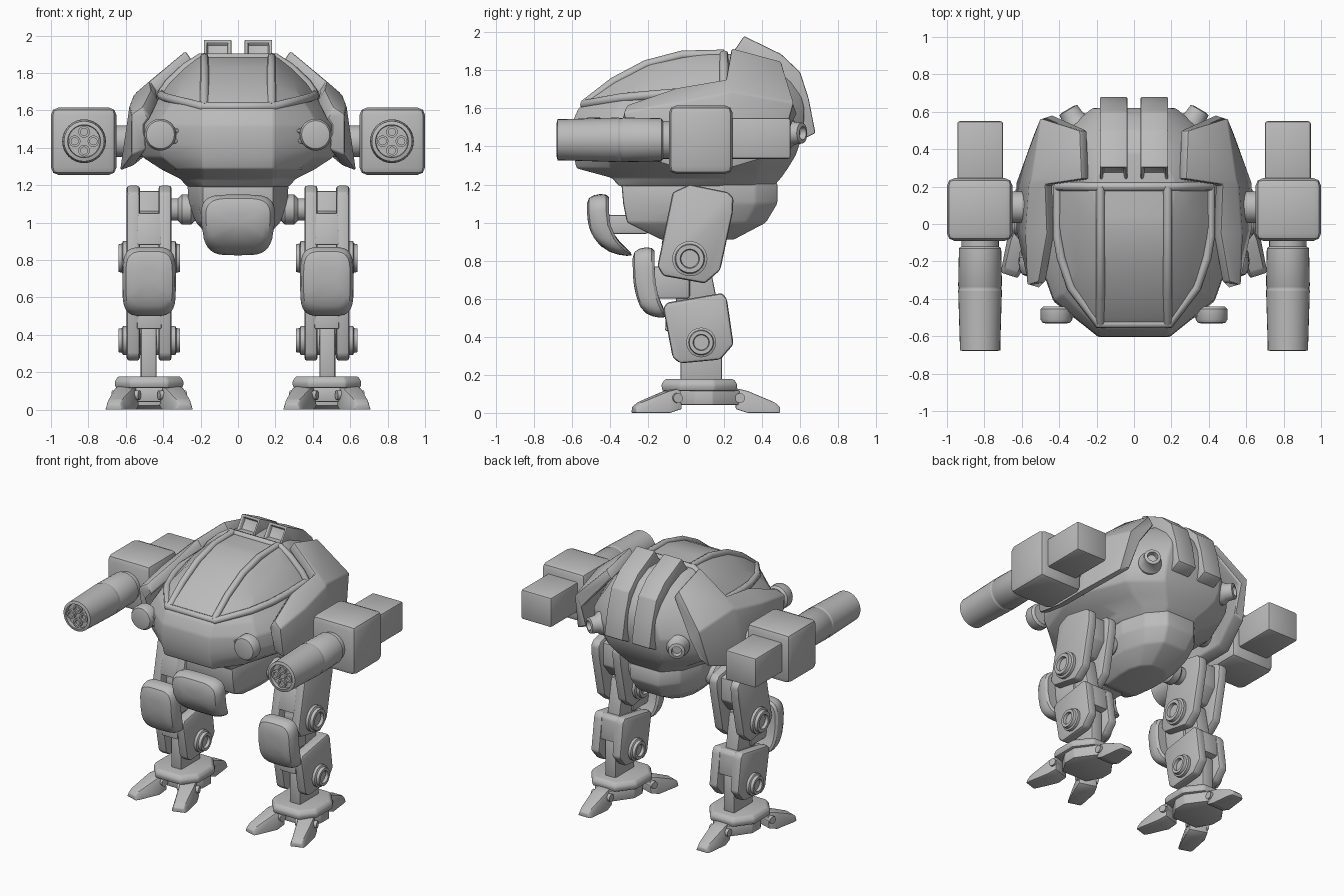
import bpy, bmesh, math
from mathutils import Vector

cube = bpy.data.objects.get("Cube")
if cube:
    bpy.data.objects.remove(cube)

GREY = (0.5, 0.5, 0.5, 1)
grey = bpy.data.materials.new("plain grey")
grey.use_nodes = True
grey.diffuse_color = GREY
grey.node_tree.nodes["Principled BSDF"].inputs["Base Color"].default_value = GREY
parts = []


def finish(name, bm, bevel=0.0, mirror=True):
    """Bevel the hard edges, make the object and mirror it across x."""
    bmesh.ops.recalc_face_normals(bm, faces=bm.faces)
    if bevel:
        hard = [e for e in bm.edges if e.calc_face_angle(0) > 0.3]
        bmesh.ops.bevel(bm, geom=hard, offset=bevel, segments=2,
                        profile=0.5, affect='EDGES', clamp_overlap=True)
    mesh = bpy.data.meshes.new(name)
    bm.to_mesh(mesh)
    bm.free()
    mesh.materials.append(grey)
    obj = bpy.data.objects.new(name, mesh)
    bpy.context.collection.objects.link(obj)
    if mirror:
        obj.modifiers.new("mirror", 'MIRROR')
    parts.append(obj)


def loft_mesh(rings):
    bm = bmesh.new()
    loops = [[bm.verts.new(p) for p in ring] for ring in rings]
    n = len(loops[0])
    for a, b in zip(loops, loops[1:]):
        for i in range(n):
            j = (i + 1) % n
            bm.faces.new((a[i], a[j], b[j], b[i]))
    bm.faces.new(loops[0])
    bm.faces.new(loops[-1])
    bmesh.ops.recalc_face_normals(bm, faces=bm.faces)
    return bm


def loft(name, rings, bevel=0.0, mirror=True):
    finish(name, loft_mesh(rings), bevel, mirror)


def prism(name, profile, x0, x1, bevel=0.015, mirror=True):
    """Side profile of (y, z) points extruded along x."""
    loft(name, [[(x, y, z) for y, z in profile] for x in (x0, x1)], bevel, mirror)


def box(name, x, y, z, bevel=0.015, mirror=True):
    prism(name, [(y[0], z[0]), (y[1], z[0]), (y[1], z[1]), (y[0], z[1])],
          x[0], x[1], bevel, mirror)


def lathe(name, start, direction, profile, sides=28):
    """Turned part: (radius, distance) pairs along a direction."""
    d = Vector(direction).normalized()
    q = d.to_track_quat('Z', 'Y')
    turn = [2 * math.pi * i / sides for i in range(sides)]
    loft(name, [[Vector(start) + d * t + q @ Vector((r * math.cos(a), r * math.sin(a), 0))
                 for a in turn] for r, t in profile])


def body_ring(z, w, front, back):
    nose = min(0.19, 0.85 * w)
    half = [(nose, -1), (max(0.8 * w, nose + 0.01), -0.68), (w, -0.18), (w, 0.3),
            (0.8 * w, 0.72), (0.42 * w, 1)]
    mid, depth = (front + back) / 2, (back - front) / 2
    pts = [(x, mid + depth * f, z) for x, f in half]
    return pts + [(-x, y, zz) for x, y, zz in reversed(pts)]


# Hull and pelvis
loft("hull", [body_ring(*r) for r in (
    (1.19, .27, -.35, .46), (1.235, .31, -.39, .50), (1.285, .41, -.575, .535),
    (1.35, .51, -.59, .575), (1.42, .54, -.605, .60), (1.52, .535, -.60, .62),
    (1.60, .48, -.565, .62), (1.66, .425, -.50, .61), (1.74, .37, -.38, .575),
    (1.83, .28, -.21, .50), (1.885, .21, -.02, .38))], 0.012, False)
loft("pelvis", [body_ring(*r) for r in (
    (1.21, .27, -.34, .48), (1.1, .265, -.33, .48), (1.0, .225, -.31, .42),
    (0.91, .14, -.13, .25))], 0.012, False)


# Canopy rails
def rail(name, path, radius=0.024):
    curve = bpy.data.curves.new(name, 'CURVE')
    curve.dimensions = '3D'
    curve.bevel_depth = radius
    curve.bevel_resolution = 2
    curve.use_fill_caps = True
    spline = curve.splines.new('POLY')
    spline.points.add(len(path) - 1)
    for p, v in zip(spline.points, path):
        p.co = (*v, 1)
    curve.materials.append(grey)
    bpy.context.collection.objects.link(bpy.data.objects.new(name, curve))


def both_sides(path):
    return path + [(-x, y, z) for x, y, z in reversed(path)]


rail("canopy_rim", both_sides([(.41, .2, 1.685), (.41, -.06, 1.68), (.39, -.18, 1.67),
                               (.335, -.34, 1.655), (.19, -.535, 1.62)]))
rail("canopy_back_rail", both_sides([(.41, .2, 1.685), (.37, .2, 1.745), (.28, .2, 1.83),
                                     (.2, .2, 1.882)]))
for s, word in ((1, "left"), (-1, "right")):
    rail(word + "_canopy_rail", [(s * .18, y, z) for y, z in (
        (.2, 1.885), (-.02, 1.88), (-.21, 1.83), (-.38, 1.74), (-.535, 1.62))])

# Shoulder armour: top edge, ridge and bottom edge at each station
stations = [
    ((.29, .50, 1.85), (.50, .57, 1.63), (.53, .49, 1.36)),
    ((.28, .24, 1.92), (.55, .24, 1.69), (.63, .22, 1.28)),
    ((.475, .21, 1.755), (.56, .21, 1.68), (.63, .18, 1.28)),
    ((.465, -.05, 1.71), (.58, -.05, 1.63), (.63, -.03, 1.28)),
    ((.51, -.31, 1.62), (.57, -.33, 1.58), (.57, -.29, 1.36))]
inward = [Vector((-.04, 0, -.06)), Vector((-.07, 0, -.06)), Vector((-.08, 0, 0.03))]
loft("shoulder_armour", [list(st) + [Vector(p) + o for p, o in
     reversed(list(zip(st, inward)))] for st in stations], 0.014)

# Back fins with recessed intakes
fin = loft_mesh([[(x, y, z) for y, z in (
    (.23, 1.87), (.305, 1.98), (.5, 1.885), (.6, 1.79), (.645, 1.65), (.68, 1.47),
    (.6, 1.43), (.55, 1.6), (.43, 1.72), (.3, 1.80))] for x in (.035, .183)])
intake = [f for f in fin.faces if f.normal.dot(Vector((0, -.8, .6))) > .95]
bmesh.ops.inset_individual(fin, faces=intake, thickness=0.022, depth=0)
bmesh.ops.inset_individual(fin, faces=intake, thickness=0.006, depth=-0.03)
finish("back_fin", fin, 0.015)

# Rear thrusters and front lamps
lathe("rear_thruster", (.275, .48, 1.47), (.5, .85, 0),
      [(.08, 0), (.08, .07), (.06, .1), (.055, .15), (.035, .155), (.03, .12)], 20)
lathe("front_lamp", (.415, -.44, 1.47), (0, -1, 0),
      [(.07, 0), (.085, .015), (.085, .07), (.075, .087), (.05, .093)])
for z in (1.435, 1.49):
    lathe("lamp_rod", (.22, -.485, z), (1, 0, 0), [(.014, 0), (.014, .16)], 10)

# Arm cannons
lathe("arm_joint", (.5, .09, 1.435), (1, 0, 0), [(.085, 0), (.085, .17)])
box("cannon_housing", (.65, 1), (-.09, .245), (1.255, 1.615), 0.04)
box("cannon_magazine", (.7, .945), (.2, .55), (1.335, 1.55), 0.014)
lathe("cannon_barrel", (.823, -.07, 1.435), (0, -1, 0),
      [(.1, 0), (.1, .05), (.113, .06), (.117, .26), (.114, .265), (.114, .28), (.117, .285),
       (.108, .58), (.108, .605), (.088, .61), (.085, .585)], 32)
for i in range(4):
    a = i * math.pi / 2
    lathe("barrel_bore", (.823 + .05 * math.cos(a), -.64, 1.435 + .05 * math.sin(a)),
          (0, -1, 0), [(.031, 0), (.031, .035), (.019, .035), (.019, .018)], 16)


def pad(name, cx, top, bottom, half, front, bend, taper, mirror):
    """Rounded shield, curving back toward its lower edge."""
    cz, h = (top + bottom) / 2, (top - bottom) / 2
    rings = []
    for s, off in ((.4, .115), (.9, .115), (.98, .1), (1, .07), (.96, .035), (.87, .01),
                   (.7, 0), (.4, 0), (.12, 0)):
        ring = []
        for i in range(32):
            c, sn = math.cos(i * math.pi / 16), math.sin(i * math.pi / 16)
            x = half * s * math.copysign(abs(c) ** .48, c)
            z = cz + h * s * math.copysign(abs(sn) ** .48, sn)
            drop = max(0, top - .06 - z)
            ring.append((cx + x * (1 - taper * drop ** 2), front + off + bend * drop ** 3, z))
        rings.append(ring)
    loft(name, rings, 0, mirror)


# Pelvis shield and hip axles
pad("pelvis_shield", 0, 1.15, .825, .2, -.52, 7.5, 2.5, False)
box("shield_strut", (-.08, .08), (-.44, -.2), (.94, 1.04), 0.012, False)
lathe("hip_axle", (.18, .05, 1.07), (1, 0, 0),
      [(.06, 0), (.06, .05), (.08, .07), (.08, .12), (.06, .14), (.06, .2)], 20)

# Legs
CHEEKS = ((.355, .425), (.525, .595))
thigh = [(-.07, 1.16), (.02, 1.2), (.22, 1.16), (.25, 1.13), (.245, 1.05), (.18, .75),
         (.1, .68), (-.12, .72), (-.15, .77)]
shin = [(-.1, .58), (.19, .63), (.215, .6), (.25, .36), (.18, .28), (-.03, .26),
        (-.07, .29), (-.12, .55)]
for x0, x1 in CHEEKS:
    prism("thigh_cheek", thigh, x0, x1, 0.016)
    prism("shin_cheek", shin, x0, x1, 0.016)
prism("thigh_core", [(-.09, 1.05), (.02, 1.06), (.03, 1.17), (.2, 1.14), (.2, .98),
                     (.12, .88), (-.13, .88)], .41, .54, 0.01)
prism("shin_core", [(-.1, .575), (.19, .625), (.21, .6), (.225, .45), (-.11, .43)],
      .41, .54, 0.008)
prism("knee_link", [(-.07, .86), (.11, .86), (.17, .55), (-.05, .55)], .425, .525, 0.01)


def bolt(name, y, z, r):
    lathe(name, (.31, y, z), (1, 0, 0),
          [(r * .5, .02), (r * .55, 0), (r * .8, 0), (r * .85, .02), (r, .025), (r, .305),
           (r * .85, .31), (r * .8, .33), (r * .55, .33), (r * .5, .31)])


bolt("knee_bolt", .02, .81, .092)
bolt("ankle_bolt", .08, .37, .078)
pad("knee_pad", .475, .87, .5, .143, -.28, 2.5, 0, True)
box("knee_pad_strut", (.41, .54), (-.2, .02), (.6, .77), 0.015)
box("ankle_post", (.435, .52), (-.03, .19), (.15, .44), 0.01)

# Feet: octagonal plate on a tapered base, with three hinged toes
FX, FY = .475, .07
outline = [(-.55, -1), (.55, -1), (1, -.5), (1, .4), (.5, 1), (-.5, 1), (-1, .4), (-1, -.5)]
loft("foot_plate", [[(FX + .185 * s * x, FY + .2 * s * y, z) for x, y in outline]
     for s, z in ((.97, .115), (1, .15), (.9, .178))], 0.01)
loft("foot_base", [[(FX + x, FY + y, z) for x, y in (
    (-.1, -.12), (.1, -.12), (.16, -.02), (.16, .07), (.06, .21), (-.06, .21),
    (-.16, .07), (-.16, -.02))] for z in (.042, .12)], 0.006)
for name, root, tip in (("outer_toe", (.10, -.06), (.19, -.345)),
                        ("inner_toe", (-.10, -.06), (-.19, -.345)),
                        ("rear_toe", (0, .14), (0, .425))):
    a = Vector((FX + root[0], FY + root[1], 0))
    b = Vector((FX + tip[0], FY + tip[1], 0))
    across = (b - a).normalized().cross(Vector((0, 0, 1)))
    rings = []
    for t, w, low, high in ((.18, .066, .02, .13), (.4, .072, 0, .115),
                            (.9, .055, 0, .055), (1, .047, 0, .03)):
        p = a.lerp(b, t)
        rings.append([p + across * sx * w + Vector((0, 0, z)) for sx, z in
                      ((-1, low), (1, low), (.7, high), (-.7, high))])
    loft(name, rings, 0.006)
    hinge = a.lerp(b, .26) + Vector((0, 0, .078))
    lathe(name + "_hinge", hinge - across * .075, across,
          [(.026, 0), (.026, .15)], 14)

# Smooth shading with sharp edges kept
bpy.ops.object.select_all(action='DESELECT')
for obj in parts:
    obj.select_set(True)
bpy.context.view_layer.objects.active = parts[0]
bpy.ops.object.shade_smooth_by_angle(angle=math.radians(32))
